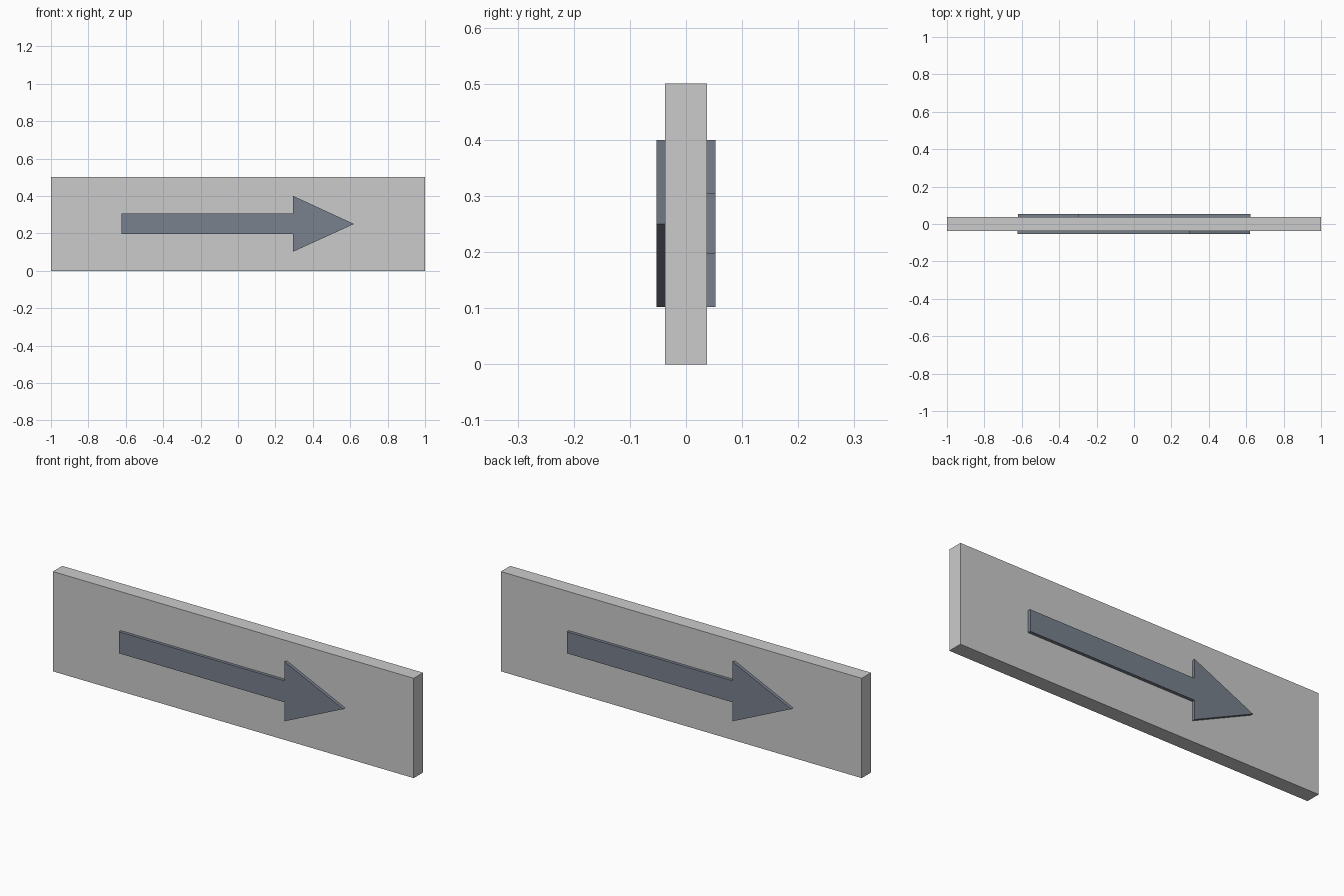
import bpy
import bmesh
from math import pi
from mathutils import Matrix

if "Cube" in bpy.data.objects:
    bpy.data.objects.remove(bpy.data.objects["Cube"])

BOARD_HALF = 0.037    # half thickness of the board
ARROW_FACE = 0.0525   # distance of arrow face from the centre plane

dark = bpy.data.materials.new("dark_slate")
dark.diffuse_color = (0.19, 0.22, 0.27, 1)
dark.use_nodes = True
dark.node_tree.nodes["Principled BSDF"].inputs["Base Color"].default_value = dark.diffuse_color


def extruded(name, profile, y_front, y_back, turn=0.0, material=None):
    """Extrude an x-z outline along y, then turn it about the z axis."""
    bm = bmesh.new()
    face = bm.faces.new([bm.verts.new((x, y_front, z)) for x, z in profile])
    out = bmesh.ops.extrude_face_region(bm, geom=[face])
    verts = [v for v in out["geom"] if isinstance(v, bmesh.types.BMVert)]
    bmesh.ops.translate(bm, verts=verts, vec=(0, y_back - y_front, 0))
    bm.transform(Matrix.Rotation(turn, 4, 'Z'))
    bmesh.ops.recalc_face_normals(bm, faces=bm.faces)
    mesh = bpy.data.meshes.new(name)
    bm.to_mesh(mesh)
    bm.free()
    if material:
        mesh.materials.append(material)
    obj = bpy.data.objects.new(name, mesh)
    bpy.context.collection.objects.link(obj)
    return obj


# Rectangular sign board
extruded("sign_board", [(-1, 0), (1, 0), (1, 0.5), (-1, 0.5)],
         -BOARD_HALF, BOARD_HALF)

# Raised arrow on each face, each pointing to its viewer's right
arrow = [(-0.623, 0.197), (0.295, 0.197), (0.295, 0.102), (0.62, 0.25),
         (0.295, 0.4), (0.295, 0.305), (-0.623, 0.305)]
for name, turn in (("front_arrow", 0), ("back_arrow", pi)):
    extruded(name, arrow, -ARROW_FACE, -BOARD_HALF + 0.002, turn, dark)
